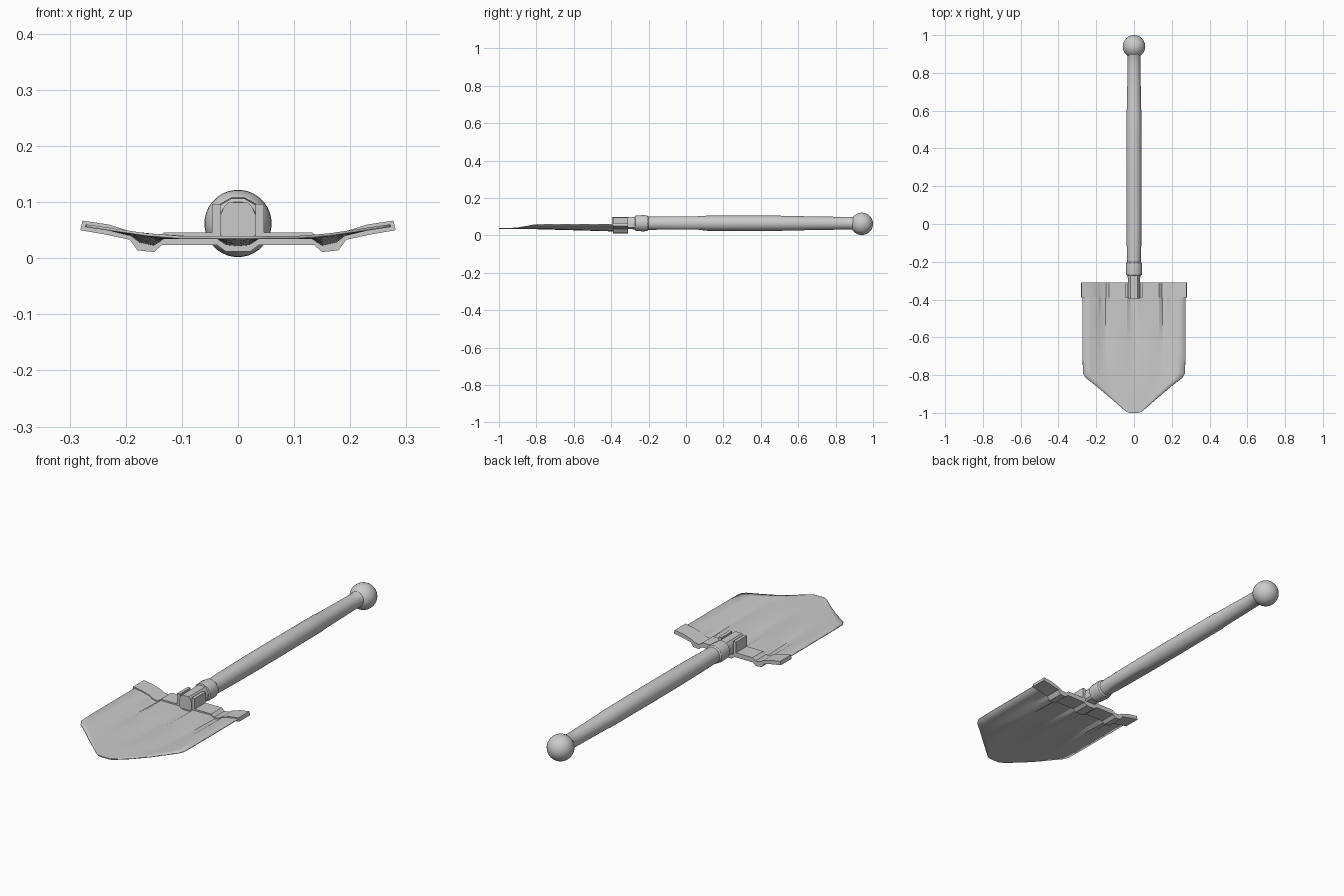
import bpy, bmesh, math

if "Cube" in bpy.data.objects:
    bpy.data.objects.remove(bpy.data.objects["Cube"])

def finish(name, verts, faces, angle=30):
    me = bpy.data.meshes.new(name)
    me.from_pydata(verts, [], faces)
    bm = bmesh.new()
    bm.from_mesh(me)
    bmesh.ops.recalc_face_normals(bm, faces=bm.faces[:])
    bm.to_mesh(me)
    bm.free()
    ob = bpy.data.objects.new(name, me)
    bpy.context.collection.objects.link(ob)
    bpy.ops.object.select_all(action='DESELECT')
    ob.select_set(True)
    bpy.context.view_layer.objects.active = ob
    bpy.ops.object.shade_smooth_by_angle(angle=math.radians(angle))
    return ob

def prism(name, outline, y0, y1):
    """Extrude an x-z outline along y."""
    n = len(outline)
    verts = [(x, y, z) for y in (y0, y1) for x, z in outline]
    faces = [(i, (i + 1) % n, n + (i + 1) % n, n + i) for i in range(n)]
    faces += [tuple(range(n)), tuple(range(n, 2 * n))]
    return finish(name, verts, faces)

def lathe_y(name, profile, zc, n, flats=None):
    """Rings of (y, radius) about the y axis; flats limits z between two y values."""
    verts, faces = [], []
    for y, r in profile:
        for i in range(n):
            a = 2 * math.pi * (i + 0.5) / n
            z = r * math.sin(a)
            if flats and flats[0] < y < flats[1]:
                z = max(flats[2], min(flats[3], z))
            verts.append((r * math.cos(a), y, zc + z))
    for k in range(len(profile) - 1):
        for i in range(n):
            j = (i + 1) % n
            faces.append((k * n + i, k * n + j, (k + 1) * n + j, (k + 1) * n + i))
    faces += [tuple(range(n)), tuple(range(len(verts) - n, len(verts)))]
    return finish(name, verts, faces)

def mirrored(half):
    return [(-x, z) for x, z in reversed(half)] + half

# Blade: pressed ribs fade out towards the point, outer wings curl upwards
ribs = [(0, .013), (.02, .011), (.037, 0), (.09, 0), (.132, 0), (.15, .015), (.175, .013),
        (.19, .004), (.23, 0), (.272, 0)]
cols = [(-x, d) for x, d in ribs[:0:-1]] + ribs
rows = [(-.34, .272), (-.39, .272), (-.5, .272), (-.6, .272), (-.7, .272), (-.79, .27),
        (-.815, .255), (-.85, .21), (-.89, .162), (-.94, .103), (-.985, .052), (-.997, .035), (-1, .02)]
verts, faces = [], []
for y, w in rows:
    fade = max(0, min(1, (y + .85) / .46))
    for x, d in cols:
        xx = x * w / .272
        lift = .021 * max(0, (abs(xx) - .13) / .142)
        verts.append((xx, y, .037 + lift - d * fade))
c = len(cols)
for r in range(len(rows) - 1):
    for i in range(c - 1):
        faces.append((r * c + i, r * c + i + 1, (r + 1) * c + i + 1, (r + 1) * c + i))
blade = finish("blade", verts, faces, 20)
mod = blade.modifiers.new("thickness", 'SOLIDIFY')
mod.thickness = .005
mod.offset = 0

# Thick ribbed band along the back of the blade
top = mirrored([(.028, .034), (.04, .046), (.132, .046), (.147, .034), (.172, .037),
                (.186, .046), (.23, .06), (.277, .067)])
bottom = mirrored([(.022, .012), (.038, .024), (.135, .024), (.15, .011), (.179, .014),
                   (.193, .033), (.235, .042), (.281, .050)])
prism("blade_band", top + bottom[::-1], -.39, -.31)

# Hinge: two cheeks around a rounded tongue
for side, name in ((1, "right"), (-1, "left")):
    prism("hinge_cheek_" + name,
          [(side * x, z) for x, z in ((.031, .03), (.046, .03), (.046, .097), (.031, .097))],
          -.39, -.31)
prism("hinge_tongue", mirrored([(.018, .099), (.026, .09), (.032, .075), (.032, .042), (.022, .034)]),
      -.395, -.27)

# Locking collar with chamfered rims
lathe_y("locking_collar", [(-.285, .034), (-.272, .036), (-.270, .043), (-.225, .045),
                           (-.207, .043), (-.200, .037)], .065, 12)

# Handle with a flattened grip seat near the collar
lathe_y("handle", [(-.215, .036), (-.18, .037), (-.14, .038), (-.1, .039), (.05, .0405),
                   (.12, .041), (.3, .041), (.6, .040), (.61, .038), (.84, .034), (.89, .034),
                   (.91, .042)],
        .065, 32, (-.15, .08, -.033, .037))

# Ball end
steps = 16
ball = [(.94 - .06 * math.cos(math.pi * (k + .02) / (steps + .04)),
         max(.001, .06 * math.sin(math.pi * (k + .02) / (steps + .04)))) for k in range(steps + 1)]
lathe_y("ball_end", ball, .062, 32)
